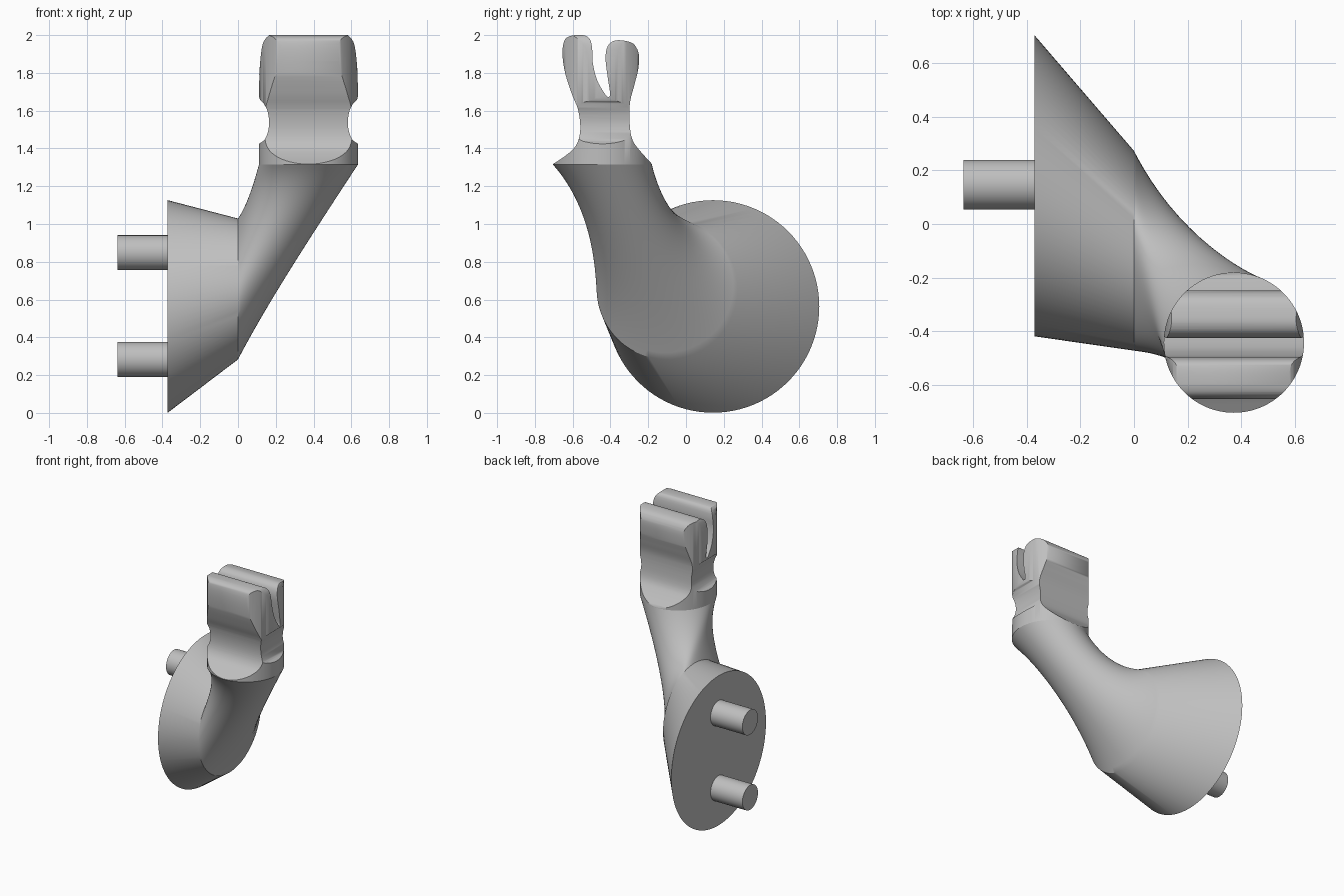
import bpy, bmesh, math
from mathutils import Vector

cube = bpy.data.objects.get("Cube")
if cube:
    bpy.data.objects.remove(cube, do_unlink=True)

grey = bpy.data.materials.new("plain_grey")
grey.use_nodes = True
colour = (0.52, 0.52, 0.52, 1)
grey.diffuse_color = colour
for node in grey.node_tree.nodes:
    if node.type == 'BSDF_PRINCIPLED':
        node.inputs["Base Color"].default_value = colour

SIDES = 96
HEAD_X, HEAD_Y, HEAD_Z, HEAD_R = 0.373, -0.443, 1.315, 0.262


def finish(name, bm):
    bmesh.ops.recalc_face_normals(bm, faces=bm.faces)
    mesh = bpy.data.meshes.new(name)
    bm.to_mesh(mesh)
    bm.free()
    mesh.materials.append(grey)
    obj = bpy.data.objects.new(name, mesh)
    bpy.context.collection.objects.link(obj)
    return obj


def activate(obj):
    bpy.ops.object.select_all(action='DESELECT')
    obj.select_set(True)
    bpy.context.view_layer.objects.active = obj


def smooth(obj, degrees=35):
    activate(obj)
    bpy.ops.object.shade_smooth_by_angle(angle=math.radians(degrees))


def loft(name, rings, cap_start=True, cap_end=True):
    """Skin a list of equal-length closed rings."""
    bm = bmesh.new()
    loops = [[bm.verts.new(p) for p in ring] for ring in rings]
    for a, b in zip(loops, loops[1:]):
        for i in range(len(a)):
            j = (i + 1) % len(a)
            bm.faces.new((a[i], a[j], b[j], b[i]))
    if cap_start:
        bm.faces.new(loops[0])
    if cap_end:
        bm.faces.new(loops[-1])
    return finish(name, bm)


def spline(points, steps=5):
    """Smooth curve through 2D points."""
    p = [Vector(q) for q in points]
    p = [2 * p[0] - p[1]] + p + [2 * p[-1] - p[-2]]
    out = []
    for a, b, c, d in zip(p, p[1:], p[2:], p[3:]):
        for k in range(steps):
            t = k / steps
            out.append(b + 0.5 * t * (c - a + t * (2 * a - 5 * b + 4 * c - d
                                                   + t * (3 * (b - c) + d - a))))
    return out + [p[-2]]


def circle_x(x, y, z, r):
    angles = [math.tau * i / SIDES for i in range(SIDES)]
    return [Vector((x, y + r * math.cos(a), z + r * math.sin(a))) for a in angles]


# Flared mount and curved arm: disc, cone, then a sweep turning to horizontal
start = circle_x(0, -0.1, 0.656, 0.373)
rings = [circle_x(-0.372, 0.143, 0.5635, 0.5625), start]
STEPS = 28
for s in range(1, STEPS + 1):
    t = s / STEPS
    ring = []
    for i, p0 in enumerate(start):
        c, n = math.cos(math.tau * i / SIDES), math.sin(math.tau * i / SIDES)
        p1 = Vector((HEAD_X - HEAD_R * n, HEAD_Y + HEAD_R * c, HEAD_Z))
        t0 = Vector((0.33 - 0.2 * n, -0.34 - 0.3 * c, 0.6 - 0.1 * c - 0.41 * n))
        t1 = Vector((0.4 - 0.3 * n, -0.38 + 0.18 * c, 0.72 + 0.1 * c - 0.35 * n))
        h = t * t * (3 - 2 * t)
        ring.append(p0 * (1 - h) + p1 * h + t0 * t * (1 - t) ** 2 - t1 * t * t * (1 - t))
    rings.append(ring)
smooth(loft("mount_and_arm", rings, cap_end=False), 30)

# Two mounting pegs
for name, z in (("upper_peg", 0.848), ("lower_peg", 0.283)):
    smooth(loft(name, [circle_x(x, 0.147, z, 0.0925) for x in (-0.637, -0.365)]))

# Forked clip: side profile with flared foot, waist and two fingers
fork = spline([(-0.708, 1.315), (-0.64, 1.36), (-0.59, 1.405), (-0.565, 1.46),
               (-0.56, 1.53), (-0.573, 1.61), (-0.605, 1.69), (-0.64, 1.8),
               (-0.654, 1.9), (-0.644, 1.97), (-0.61, 1.996), (-0.545, 2.0),
               (-0.51, 1.98), (-0.497, 1.93), (-0.493, 1.85), (-0.47, 1.76),
               (-0.43, 1.69), (-0.412, 1.673), (-0.402, 1.69), (-0.415, 1.78),
               (-0.426, 1.88), (-0.415, 1.94), (-0.385, 1.968), (-0.34, 1.972),
               (-0.28, 1.955), (-0.25, 1.9), (-0.253, 1.82), (-0.275, 1.73),
               (-0.297, 1.64), (-0.298, 1.53), (-0.285, 1.45), (-0.25, 1.395),
               (-0.178, 1.315)])
clip = loft("forked_clip", [[(x, p.x, p.y) for p in fork] for x in (0, 0.8)])

# Front outline with notched waist
half = spline([(0.3, 1.2), (0.285, 1.39), (0.23, 1.45), (0.209, 1.52), (0.215, 1.59),
               (0.235, 1.635), (0.262, 1.675), (0.26, 1.8), (0.247, 1.93),
               (0.228, 1.98), (0.19, 2.015)])
outline = [(HEAD_X + p.x, p.y) for p in half] + [(HEAD_X - p.x, p.y) for p in reversed(half)]
waist = loft("waist_cutter", [[(x, y, z) for x, z in outline] for y in (-1, 0.1)])

# Round envelope matching the arm's end
tube = loft("round_cutter", [[(HEAD_X + HEAD_R * math.cos(math.tau * i / SIDES),
                               HEAD_Y + HEAD_R * math.sin(math.tau * i / SIDES), z)
                              for i in range(SIDES)] for z in (1.1, 2.2)])

for cutter in (waist, tube):
    cutter.hide_render = True
    activate(clip)
    mod = clip.modifiers.new("trim", 'BOOLEAN')
    mod.operation = 'INTERSECT'
    mod.solver = 'EXACT'
    mod.object = cutter
    bpy.ops.object.modifier_apply(modifier=mod.name)
    bpy.data.objects.remove(cutter, do_unlink=True)
smooth(clip, 45)
